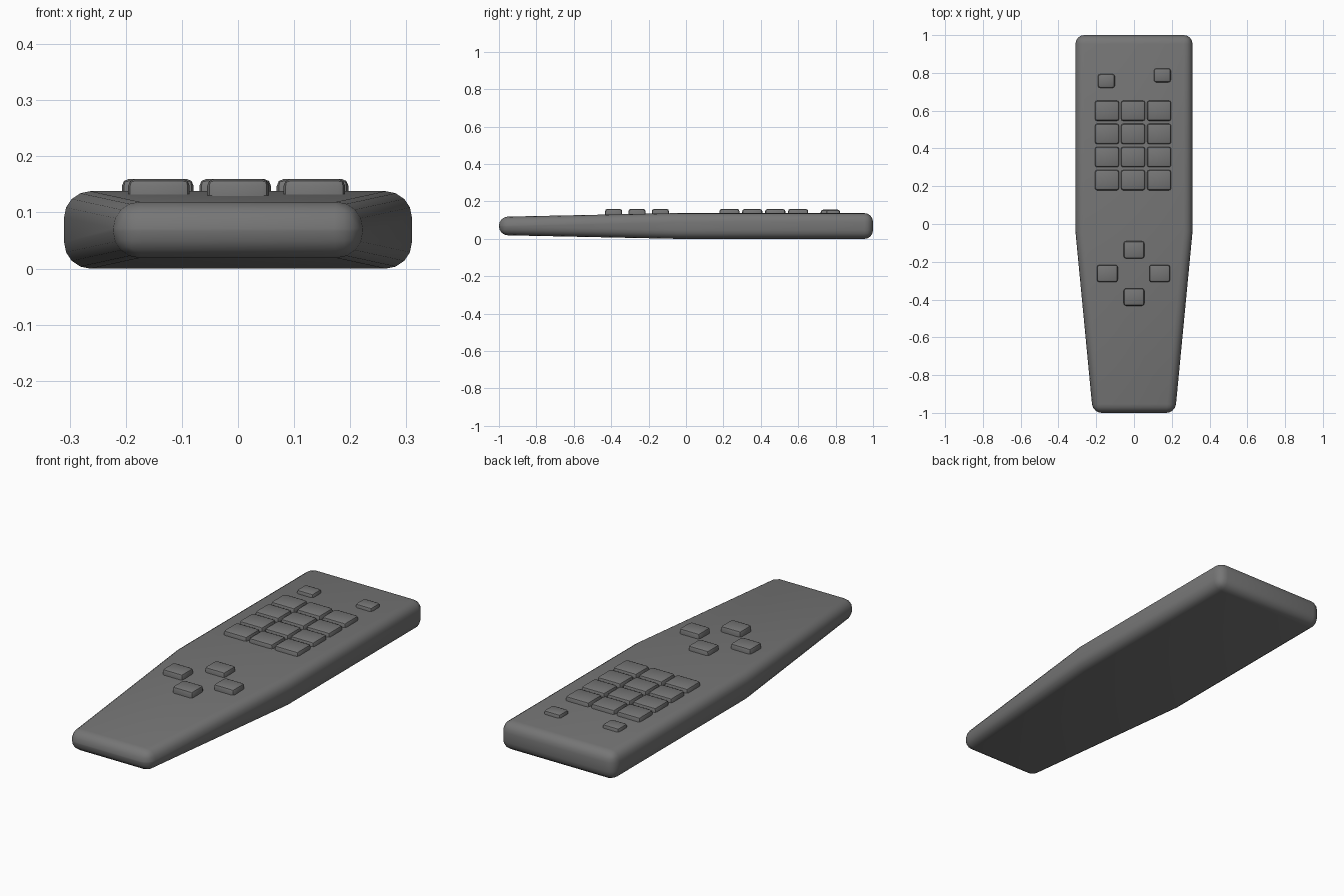
import bpy
import bmesh
import math

if "Cube" in bpy.data.objects:
    bpy.data.objects.remove(bpy.data.objects["Cube"], do_unlink=True)

grey = bpy.data.materials.new("dark grey plastic")
grey.use_nodes = True
grey.diffuse_color = (0.18, 0.18, 0.18, 1)
grey.node_tree.nodes["Principled BSDF"].inputs["Base Color"].default_value = grey.diffuse_color


def loft(name, rings, bevel, segments):
    """Join equal rings of points into a closed, bevelled, smooth solid."""
    bm = bmesh.new()
    loops = [[bm.verts.new(p) for p in ring] for ring in rings]
    count = len(loops[0])
    for a, b in zip(loops, loops[1:]):
        for i in range(count):
            j = (i + 1) % count
            bm.faces.new((a[i], a[j], b[j], b[i]))
    bm.faces.new(loops[0])
    bm.faces.new(loops[-1])
    bmesh.ops.recalc_face_normals(bm, faces=bm.faces)
    mesh = bpy.data.meshes.new(name)
    bm.to_mesh(mesh)
    bm.free()
    mesh.materials.append(grey)
    obj = bpy.data.objects.new(name, mesh)
    bpy.context.collection.objects.link(obj)
    mod = obj.modifiers.new("rounded edges", "BEVEL")
    mod.width = bevel
    mod.segments = segments
    mod.limit_method = "ANGLE"
    mod.angle_limit = math.radians(30)
    # Apply the bevel, then smooth its shading
    bpy.ops.object.select_all(action="DESELECT")
    obj.select_set(True)
    bpy.context.view_layer.objects.active = obj
    bpy.ops.object.modifier_apply(modifier=mod.name)
    bpy.ops.object.shade_smooth_by_angle(angle=math.radians(35))
    return obj


def section(y, half, low, high):
    return [(-half, y, low), (half, y, low), (half, y, high), (-half, y, high)]


def button(name, x, y, width, depth, top=0.16):
    rings = [section(y + s * depth / 2, width / 2, 0.1, top) for s in (-1, 1)]
    rings = [[(px + x, py, pz) for px, py, pz in ring] for ring in rings]
    return loft(name, rings, 0.013, 2)


# Case: straight at the back, tapering to the front
loft("case", [section(-1, 0.218, 0.02, 0.118),
              section(-0.04, 0.31, 0, 0.138),
              section(1, 0.31, 0, 0.138)], 0.047, 4)

# Number keypad
for row in range(4):
    for col in range(3):
        button(f"keypad_button_{row + 1}_{col + 1}",
               -0.005 + 0.138 * (col - 1), 0.232 + 0.1225 * row, 0.128, 0.108)

# Direction buttons
for name, x, y in (("up", 0, -0.137), ("down", 0, -0.387),
                   ("left", 0.136, -0.262), ("right", -0.141, -0.262)):
    button(f"direction_button_{name}", x, y, 0.11, 0.092)

# Small buttons at the back
button("small_button_right", -0.146, 0.757, 0.09, 0.074, 0.156)
button("small_button_left", 0.15, 0.787, 0.09, 0.074, 0.156)
